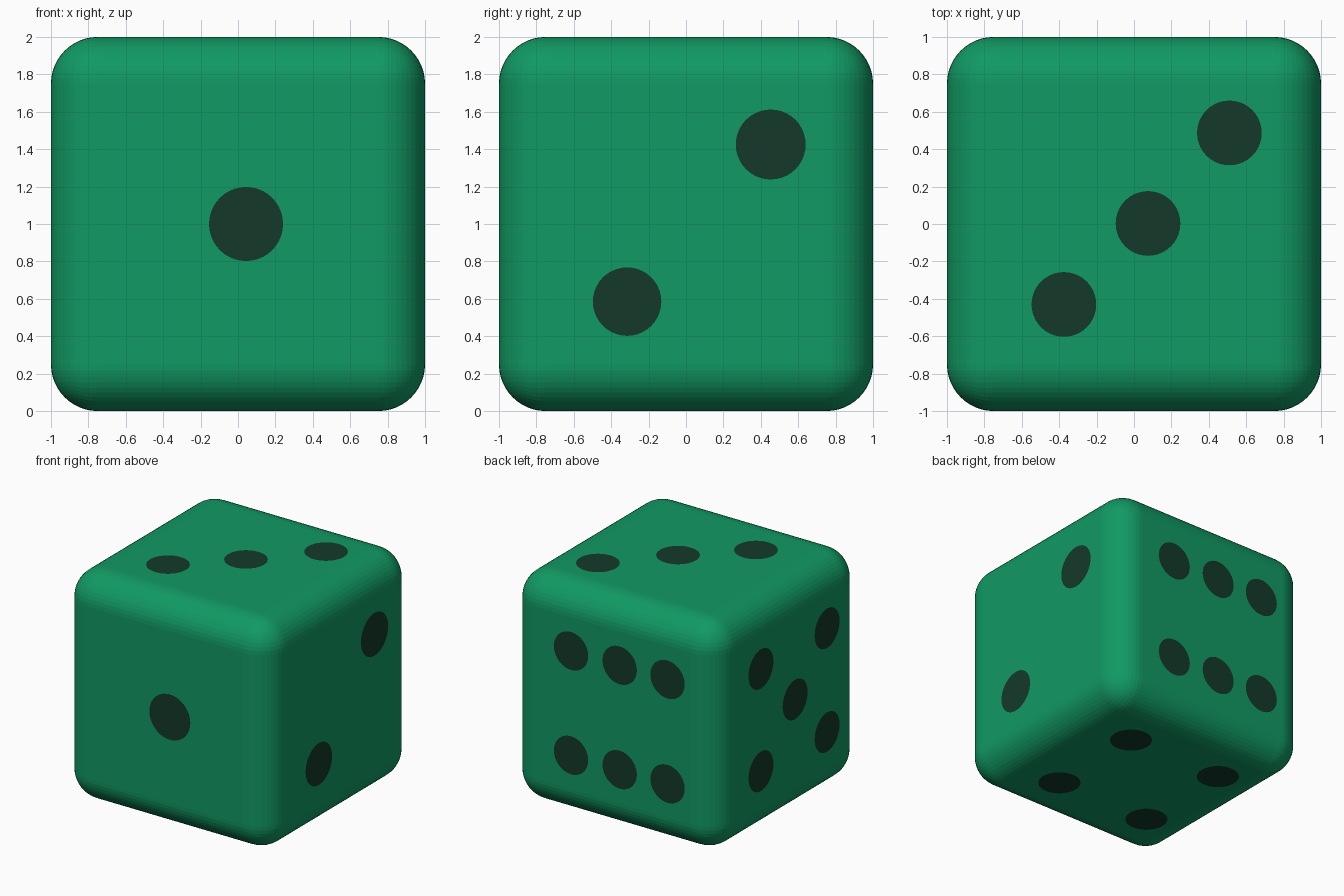
import bpy, bmesh
from mathutils import Vector, Matrix

if "Cube" in bpy.data.objects:
    bpy.data.objects.remove(bpy.data.objects["Cube"])


def material(name, rgb):
    m = bpy.data.materials.new(name)
    m.diffuse_color = (*rgb, 1.0)
    m.use_nodes = True
    m.node_tree.nodes["Principled BSDF"].inputs["Base Color"].default_value = m.diffuse_color
    return m


green = material("green", (0.0055, 0.32, 0.125))
dark = material("dark_green", (0.0067, 0.041, 0.023))


def add_object(name, bm, mat):
    mesh = bpy.data.meshes.new(name)
    bm.to_mesh(mesh)
    bm.free()
    mesh.materials.append(mat)
    ob = bpy.data.objects.new(name, mesh)
    bpy.context.collection.objects.link(ob)
    return ob


# Die body: cube with rounded edges and corners
bm = bmesh.new()
bmesh.ops.create_cube(bm, size=2.0, matrix=Matrix.Translation((0, 0, 1)))
bmesh.ops.bevel(bm, geom=bm.edges[:], offset=0.25, segments=12,
                profile=0.5, affect='EDGES', clamp_overlap=True)
bmesh.ops.recalc_face_normals(bm, faces=bm.faces[:])
add_object("die_body", bm, green)

LIFT = 0.002


def pips(name, normal, spots):
    """Flat round spots lying on one face; spots are (centre, radius)."""
    n = Vector(normal)
    rot = n.to_track_quat('Z', 'Y').to_matrix().to_4x4()
    bm = bmesh.new()
    for centre, r in spots:
        place = Matrix.Translation(Vector(centre) + n * LIFT) @ rot
        bmesh.ops.create_circle(bm, cap_ends=True, segments=40, radius=r, matrix=place)
    bm.normal_update()
    for f in bm.faces:
        if f.normal.dot(n) < 0:
            f.normal_flip()
    add_object(name, bm, dark)


# One on the front, two on the right, three on top
pips("front_pip", (0, -1, 0), [((0.043, -1, 1.0), 0.198)])
pips("right_pips", (1, 0, 0), [((1, -0.315, 0.585), 0.183), ((1, 0.453, 1.425), 0.187)])
pips("top_pips", (0, 0, 1), [((x, y, 2), 0.173) for x, y in
                             ((0.51, 0.487), (0.075, 0.003), (-0.375, -0.43))])

# Four on the bottom, five on the left, six on the back
pips("bottom_pips", (0, 0, -1), [((x, y, 0), 0.173)
                                 for x in (-0.515, 0.416) for y in (-0.457, 0.457)])
pips("left_pips", (-1, 0, 0), [((-1, y, 1 + z), 0.172) for y, z in
                               ((-0.516, 0.453), (-0.516, -0.453), (-0.075, 0),
                                (0.397, 0.447), (0.397, -0.447))])
pips("back_pips", (0, 1, 0), [((x, 1, 1 + z), 0.166)
                              for x in (-0.523, -0.061, 0.409) for z in (-0.454, 0.457)])
